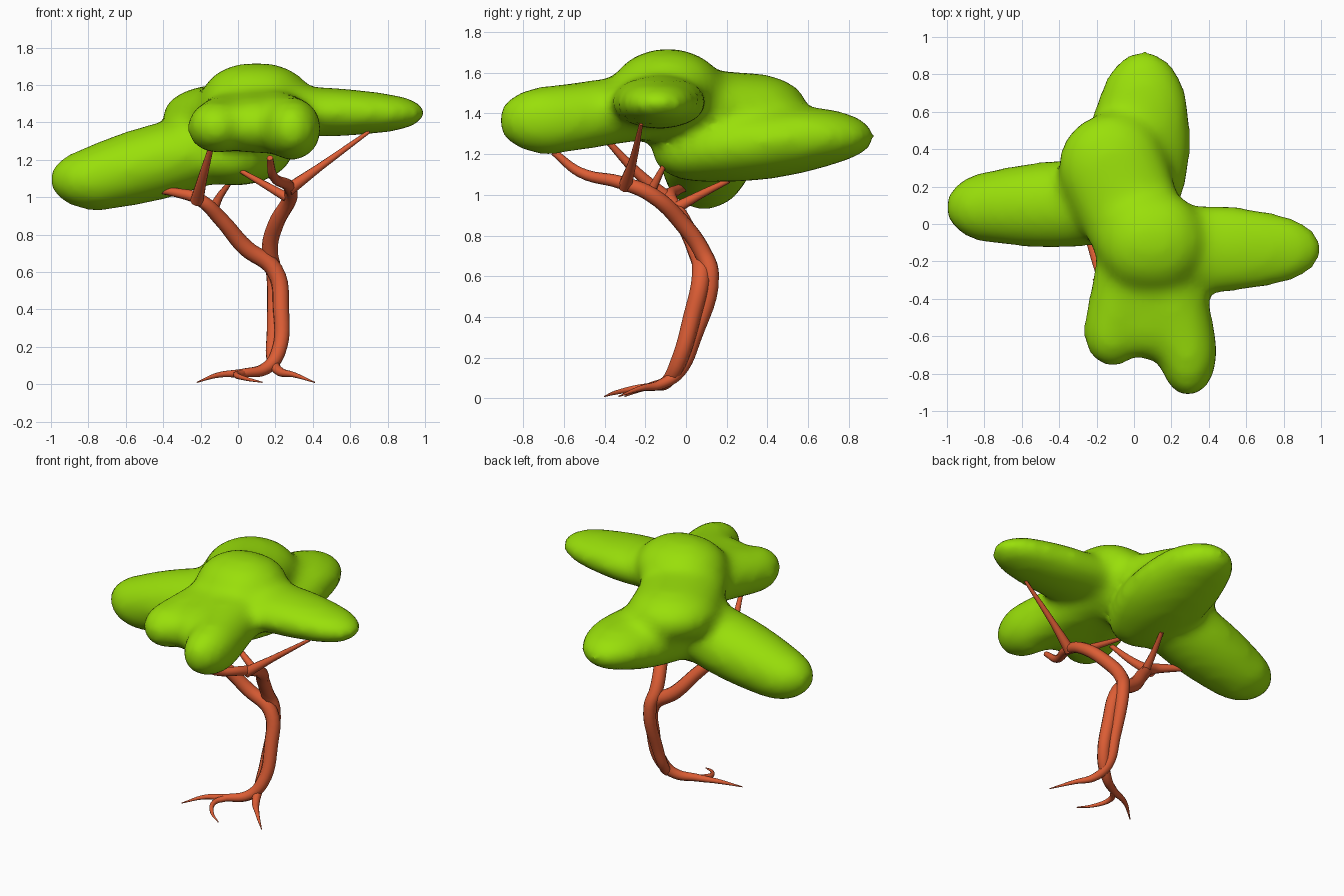
import bpy
import bmesh
from math import sin, pi
from mathutils import Vector, Matrix


def material(name, rgb):
    m = bpy.data.materials.new(name)
    m.diffuse_color = (*rgb, 1)
    return m


bark = material("bark", (0.72, 0.11, 0.035))
leaf = material("leaf", (0.32, 0.74, 0.003))


def limb(name, points):
    """Smooth tapering tube through (x, y, z, radius) points, turned into a mesh."""
    cu = bpy.data.curves.new(name, 'CURVE')
    cu.dimensions = '3D'
    cu.bevel_depth = 1.0
    cu.bevel_resolution = 3
    cu.resolution_u = 6
    cu.use_fill_caps = True
    sp = cu.splines.new('BEZIER')
    sp.bezier_points.add(len(points) - 1)
    for bp, (x, y, z, r) in zip(sp.bezier_points, points):
        bp.co = (x, y, z)
        bp.radius = r
        bp.handle_left_type = bp.handle_right_type = 'AUTO'
    ob = bpy.data.objects.new(name, cu)
    bpy.context.collection.objects.link(ob)
    bpy.ops.object.select_all(action='DESELECT')
    ob.select_set(True)
    bpy.context.view_layer.objects.active = ob
    bpy.ops.object.convert(target='MESH')
    ob = bpy.context.object
    ob.data.materials.clear()
    ob.data.materials.append(bark)
    bpy.ops.object.shade_smooth()


# two twisted trunk strands, each running from root tip to branch tip
limb("left_trunk", [
    (-0.22, -0.30, 0.01, .003), (-0.10, -0.21, 0.05, .015), (0.03, -0.16, 0.06, .024),
    (0.15, -0.09, 0.085, .033), (0.215, -0.04, 0.17, .04), (0.23, 0.03, 0.40, .044),
    (0.195, 0.075, 0.61, .046), (0.04, 0.05, 0.73, .045), (-0.09, -0.02, 0.88, .04),
    (-0.21, -0.08, 0.99, .034), (-0.31, -0.05, 1.02, .026), (-0.45, 0.02, 1.04, .015)])
limb("right_trunk", [
    (0.41, -0.33, 0.01, .003), (0.30, -0.22, 0.05, .014), (0.22, -0.12, 0.07, .025),
    (0.185, -0.035, 0.13, .032), (0.19, 0.04, 0.30, .037), (0.19, 0.12, 0.61, .042),
    (0.17, 0.08, 0.72, .043), (0.20, -0.01, 0.85, .042), (0.28, -0.17, 1.00, .038),
    (0.27, -0.32, 1.06, .032), (0.19, -0.52, 1.11, .025), (0.17, -0.65, 1.21, .017)])

# middle root and side branches
limb("middle_root", [(0.03, -0.16, 0.058, .02), (-0.01, -0.24, 0.05, .017),
                     (0.04, -0.34, 0.03, .011), (0.13, -0.40, 0.01, .003)])
limb("front_branch", [(-0.22, -0.09, 0.98, .036), (-0.19, -0.23, 1.10, .026), (-0.14, -0.40, 1.28, .014)])
limb("right_branch", [(0.27, -0.30, 1.04, .034), (0.45, -0.26, 1.17, .02), (0.70, -0.22, 1.35, .01)])
limb("inner_branch", [(0.26, -0.18, 1.00, .026), (0.12, -0.14, 1.08, .018), (-0.02, -0.10, 1.16, .01)])
limb("back_branch", [(-0.13, -0.04, 0.94, .028), (-0.10, 0.07, 1.00, .02), (-0.05, 0.21, 1.07, .013)])

# canopy: foliage lobes swept from one ellipsoid to another, then fused
bm = bmesh.new()


def lobe(a, ra, b, rb, bulge=0.0, steps=12):
    for i in range(steps + 1):
        t = i / steps
        c = Vector(a).lerp(Vector(b), t)
        r = Vector(ra).lerp(Vector(rb), t) * (1 + bulge * sin(pi * t))
        mat = Matrix.Translation(c) @ Matrix.Diagonal((*r, 1))
        bmesh.ops.create_icosphere(bm, subdivisions=3, radius=1.0, matrix=mat)


lobe((-0.75, 0.09, 1.095), (.265, .195, .17), (-0.12, 0.12, 1.28), (.22, .22, .18), .14)  # left
lobe((0.20, -0.13, 1.46), (.22, .21, .12), (0.69, -0.135, 1.45), (.325, .20, .112), .16)  # right
lobe((-0.03, 0.07, 1.20), (.22, .24, .14), (0.05, 0.56, 1.285), (.25, .375, .15), .2)    # back, lower
lobe((0.05, -0.10, 1.46), (.27, .24, .17), (-0.12, 0.31, 1.43), (.29, .29, .17))         # back, upper
lobe((0.07, -0.09, 1.53), (.27, .27, .19), (0.13, -0.09, 1.53), (.26, .27, .19))         # crown
lobe((0.0, -0.15, 1.43), (.19, .25, .16), (-0.115, -0.57, 1.375), (.16, .20, .145))      # front left
lobe((0.13, -0.15, 1.44), (.22, .25, .16), (0.29, -0.68, 1.365), (.16, .25, .172))       # front right
lobe((0.08, -0.25, 1.43), (.20, .20, .16), (0.09, -0.53, 1.385), (.20, .20, .155))       # front web

mesh = bpy.data.meshes.new("canopy")
bm.to_mesh(mesh)
bm.free()
mesh.materials.append(leaf)
canopy = bpy.data.objects.new("canopy", mesh)
bpy.context.collection.objects.link(canopy)
rm = canopy.modifiers.new("fuse", 'REMESH')
rm.mode = 'VOXEL'
rm.voxel_size = 0.03
rm.use_smooth_shade = True
sm = canopy.modifiers.new("soften", 'SMOOTH')
sm.factor = 0.5
sm.iterations = 20
